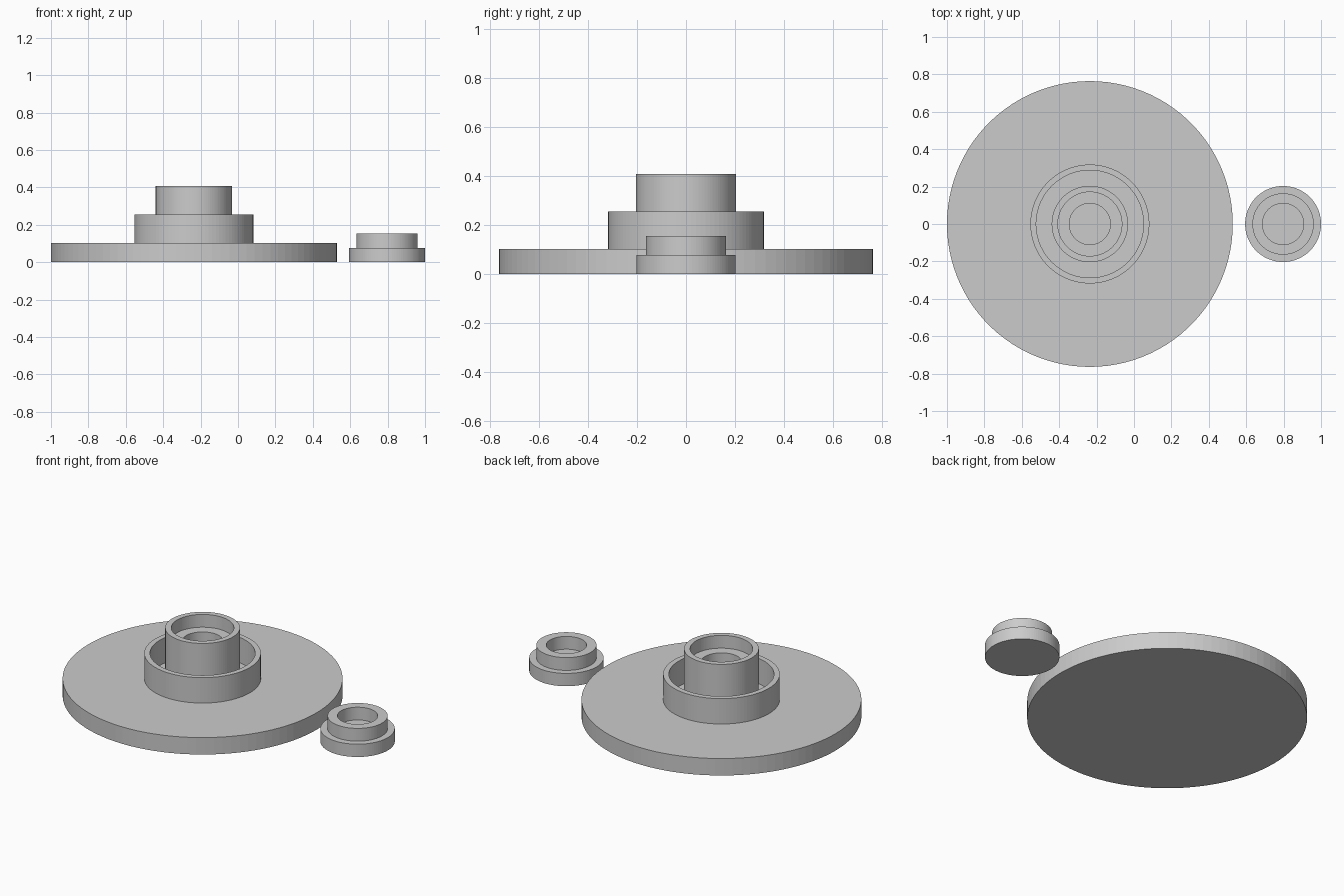
import bpy
import bmesh
from math import cos, sin, tau

cube = bpy.data.objects.get("Cube")
if cube:
    bpy.data.objects.remove(cube, do_unlink=True)

SEGMENTS = 100
BASE_X, CAP_X = -0.236, 0.797

grey = bpy.data.materials.new("plain_grey")
grey.use_nodes = True
colour = (0.6, 0.6, 0.6, 1)
grey.diffuse_color = colour
grey.node_tree.nodes["Principled BSDF"].inputs["Base Color"].default_value = colour


def lathe(name, x, profile):
    """Turn a (radius, height) profile, listed bottom outside to top inside."""
    bm = bmesh.new()
    rings = []
    for r, z in profile:
        if r == 0:
            rings.append([bm.verts.new((0, 0, z))] * SEGMENTS)
        else:
            rings.append([bm.verts.new((r * cos(tau * i / SEGMENTS), r * sin(tau * i / SEGMENTS), z))
                          for i in range(SEGMENTS)])
    for low, high in zip(rings, rings[1:]):
        for i in range(SEGMENTS):
            j = (i + 1) % SEGMENTS
            corners = dict.fromkeys((low[i], low[j], high[j], high[i]))
            bm.faces.new(list(corners))
    mesh = bpy.data.meshes.new(name)
    bm.to_mesh(mesh)
    bm.free()
    mesh.materials.append(grey)
    obj = bpy.data.objects.new(name, mesh)
    obj.location.x = x
    bpy.context.collection.objects.link(obj)
    return obj


# Wide round base
FLOOR = 0.102
lathe("base_disc", BASE_X, [(0, 0), (0.764, 0), (0.764, FLOOR), (0, FLOOR)])

# Thin wall around the hub
lathe("outer_ring", BASE_X, [(0.318, FLOOR), (0.318, 0.255), (0.287, 0.255), (0.287, FLOOR)])

# Hub tube with a stepped bore
lathe("hub_tube", BASE_X, [(0.204, FLOOR), (0.204, 0.408), (0.171, 0.408), (0.171, 0.331),
                           (0.11, 0.331), (0.11, FLOOR)])

# Separate stepped cap with a blind hole
lathe("cap", CAP_X, [(0, 0), (0.203, 0), (0.203, 0.077), (0.164, 0.077), (0.164, 0.154),
                     (0.11, 0.154), (0.11, 0.077), (0, 0.077)])
